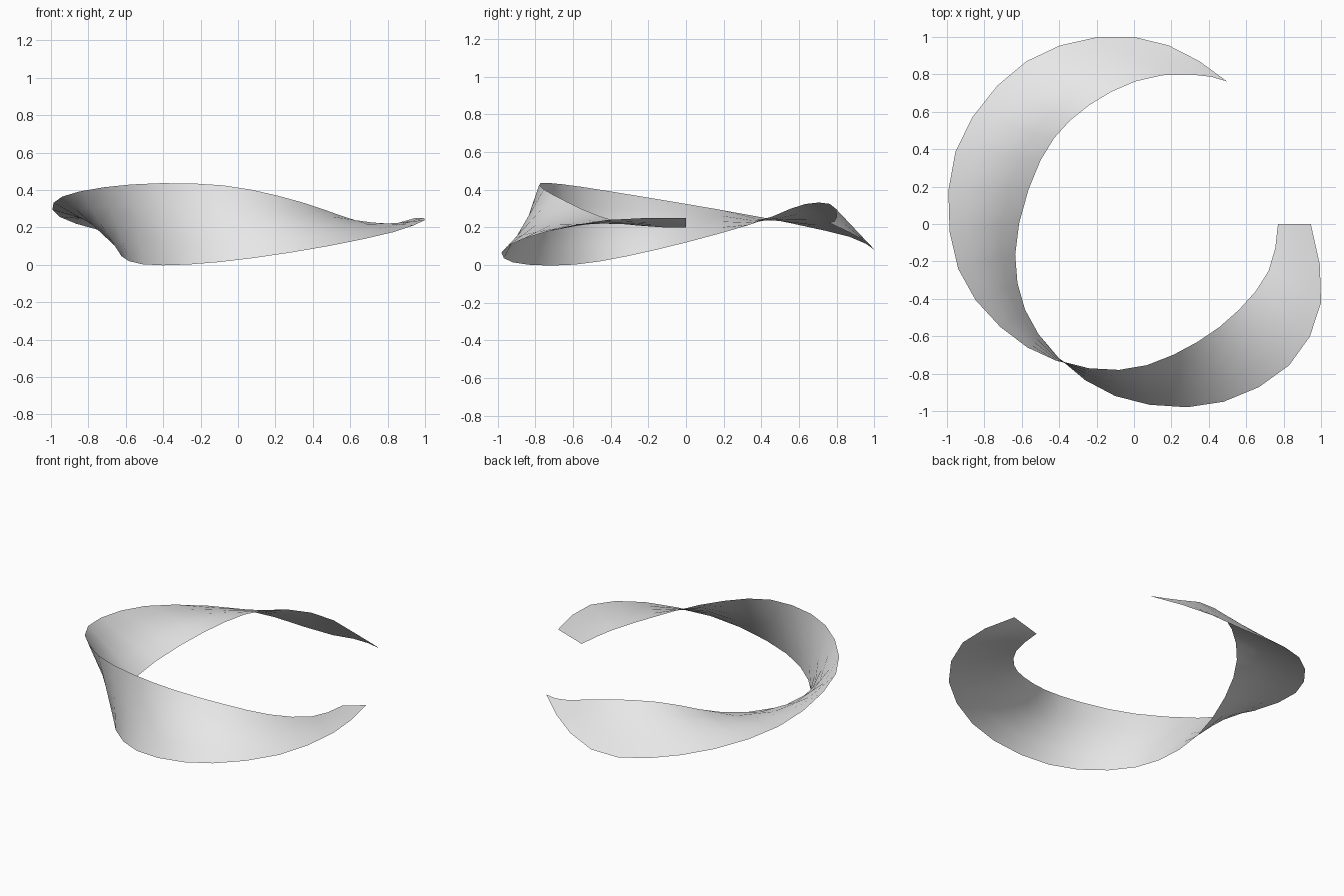
import bpy
import bmesh
from mathutils import Vector

default_cube = bpy.data.objects.get("Cube")
if default_cube:
    bpy.data.objects.remove(default_cube, do_unlink=True)

SEGMENTS = 27   # steps along the band
ACROSS = 4      # strips across its width

# Guide points of the two rims: step, (rim that starts inside), (rim that starts outside)
STATIONS = [
    (0, (.77, 0, .2), (.945, 0, .25)),
    (2, (.72, -.25, .21), (1, -.42, .24)),
    (4, (.56, -.46, .26), (.83, -.755, .175)),
    (6, (.34, -.63, .335), (.48, -.95, .1)),
    (9, (-.08, -.78, .425), (-.1, -.92, .015)),
    (12, (-.57, -.66, .43), (-.51, -.59, .003)),
    (15, (-.94, -.24, .365), (-.635, -.165, .08)),
    (18, (-.955, .385, .257), (-.5, .34, .215)),
    (21, (-.575, .87, .15), (-.24, .635, .325)),
    (24, (0, 1, .083), (.15, .795, .3)),
    (25, (.185, .955, .125), (.3, .8, .255)),
    (27, (.5, .76, .225), (.501, .762, .226)),
]


def smooth_curve(knots, points):
    """Return a function that passes a smooth curve through the points."""
    points = [Vector(p) for p in points]
    slopes = [(b - a) / (t - s) for a, b, s, t in zip(points, points[1:], knots, knots[1:])]
    spans = [t - s for s, t in zip(knots, knots[1:])]
    tangents = [(a * v + b * u) / (u + v)
                for a, b, u, v in zip(slopes, slopes[1:], spans, spans[1:])]
    first = slopes[0] * 1.5 - tangents[0] / 2
    last = slopes[-1] * 1.5 - tangents[-1] / 2
    tangents = [first] + tangents + [last]

    def evaluate(t):
        i = max(k for k in range(len(spans)) if knots[k] <= t)
        h = spans[i]
        u = (t - knots[i]) / h
        blend = u * u * (3 - 2 * u)
        return (points[i].lerp(points[i + 1], blend)
                + tangents[i] * (h * u * (1 - u) ** 2)
                - tangents[i + 1] * (h * u * u * (1 - u)))
    return evaluate


# Flat material
grey = bpy.data.materials.new("light grey")
grey.use_nodes = True
colour = (.8, .8, .8, 1)
grey.diffuse_color = colour
grey.node_tree.nodes["Principled BSDF"].inputs["Base Color"].default_value = colour

# Twisted band, ruled between the two rims
knots, rim_a, rim_b = zip(*STATIONS)
curve_a, curve_b = smooth_curve(knots, rim_a), smooth_curve(knots, rim_b)
bm = bmesh.new()
rows = []
for step in range(SEGMENTS + 1):
    a, b = curve_a(step), curve_b(step)
    rows.append([bm.verts.new(a.lerp(b, k / ACROSS)) for k in range(ACROSS + 1)])
for row, following in zip(rows, rows[1:]):
    for k in range(ACROSS):
        bm.faces.new((row[k], row[k + 1], following[k + 1], following[k])).smooth = True

mesh = bpy.data.meshes.new("twisted_band")
bm.to_mesh(mesh)
bm.free()
mesh.materials.append(grey)
band = bpy.data.objects.new("twisted_band", mesh)
bpy.context.collection.objects.link(band)
